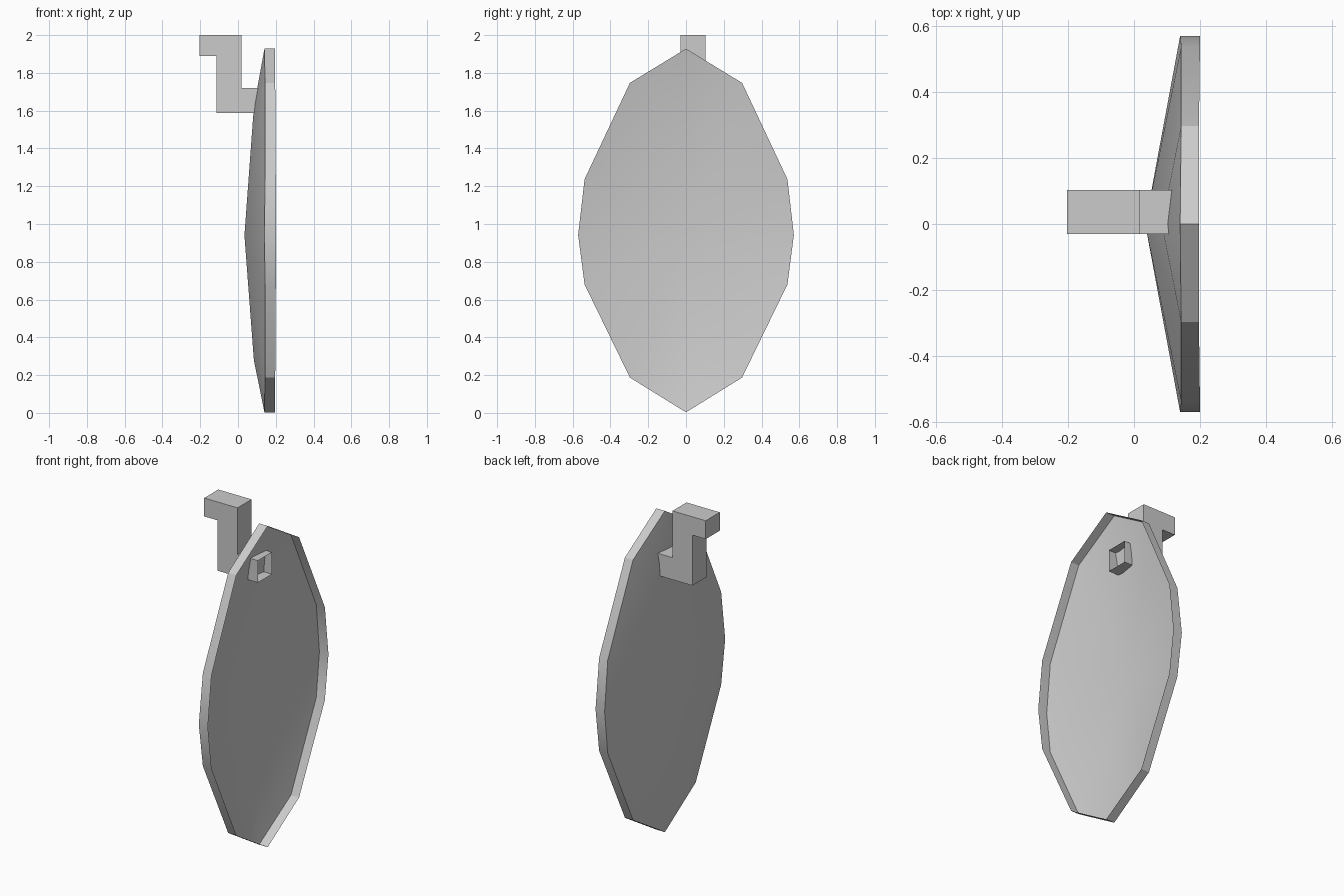
import bpy, bmesh

if "Cube" in bpy.data.objects:
    bpy.data.objects.remove(bpy.data.objects["Cube"])


def finish(name, bm, smooth=False):
    bmesh.ops.recalc_face_normals(bm, faces=bm.faces)
    mesh = bpy.data.meshes.new(name)
    bm.to_mesh(mesh)
    bm.free()
    ob = bpy.data.objects.new(name, mesh)
    bpy.context.collection.objects.link(ob)
    if smooth:
        bpy.context.view_layer.objects.active = ob
        ob.select_set(True)
        bpy.ops.object.shade_smooth_by_angle()
        ob.select_set(False)
    return ob


# Dish: faceted oval shell, open towards +x, with a straight rim band
half = [(0, 1.928, .14), (.297, 1.747, .143), (.537, 1.237, .143), (.571, .942, .14),
        (.537, .68, .143), (.297, .187, .143), (0, .003, .14)]
outline = half + [(-y, z, x) for y, z, x in half[-2:0:-1]]
n = len(outline)
bm = bmesh.new()
back = [bm.verts.new((x, y, z)) for y, z, x in outline]
front = [bm.verts.new((.2 if .6 < z < 1.3 else .197, y, z)) for y, z, x in outline]
for i in range(n):
    j = (i + 1) % n
    bm.faces.new((back[i], back[j], front[j], front[i]))

# Dome: three ridge points joined to the rim
top = bm.verts.new((.084, 0, 1.62))
mid = bm.verts.new((.034, 0, .94))
low = bm.verts.new((.084, 0, .28))
for s in (1, -1):
    r = [back[(s * k) % n] for k in range(7)]
    tris = [(r[0], r[1], top), (r[1], mid, top), (r[1], r[2], mid), (r[2], r[3], mid),
            (r[3], r[4], mid), (r[4], r[5], mid), (r[5], low, mid), (r[5], r[6], low)]
    for t in tris:
        bm.faces.new(t)
finish("dish", bm, smooth=True)

# Bracket: stepped profile extruded across y, open at the end inside the dish
profile = [(.153, 1.72), (.018, 1.72), (.018, 2), (-.203, 2),
           (-.203, 1.89), (-.115, 1.89), (-.115, 1.588), (.153, 1.588)]
bm = bmesh.new()
sides = [[bm.verts.new((x, y, z)) for x, z in profile] for y in (-.03, .103)]
for side in sides:
    bm.faces.new(side)
for i in range(len(profile) - 1):
    bm.faces.new((sides[0][i], sides[0][i + 1], sides[1][i + 1], sides[1][i]))
finish("bracket", bm)
